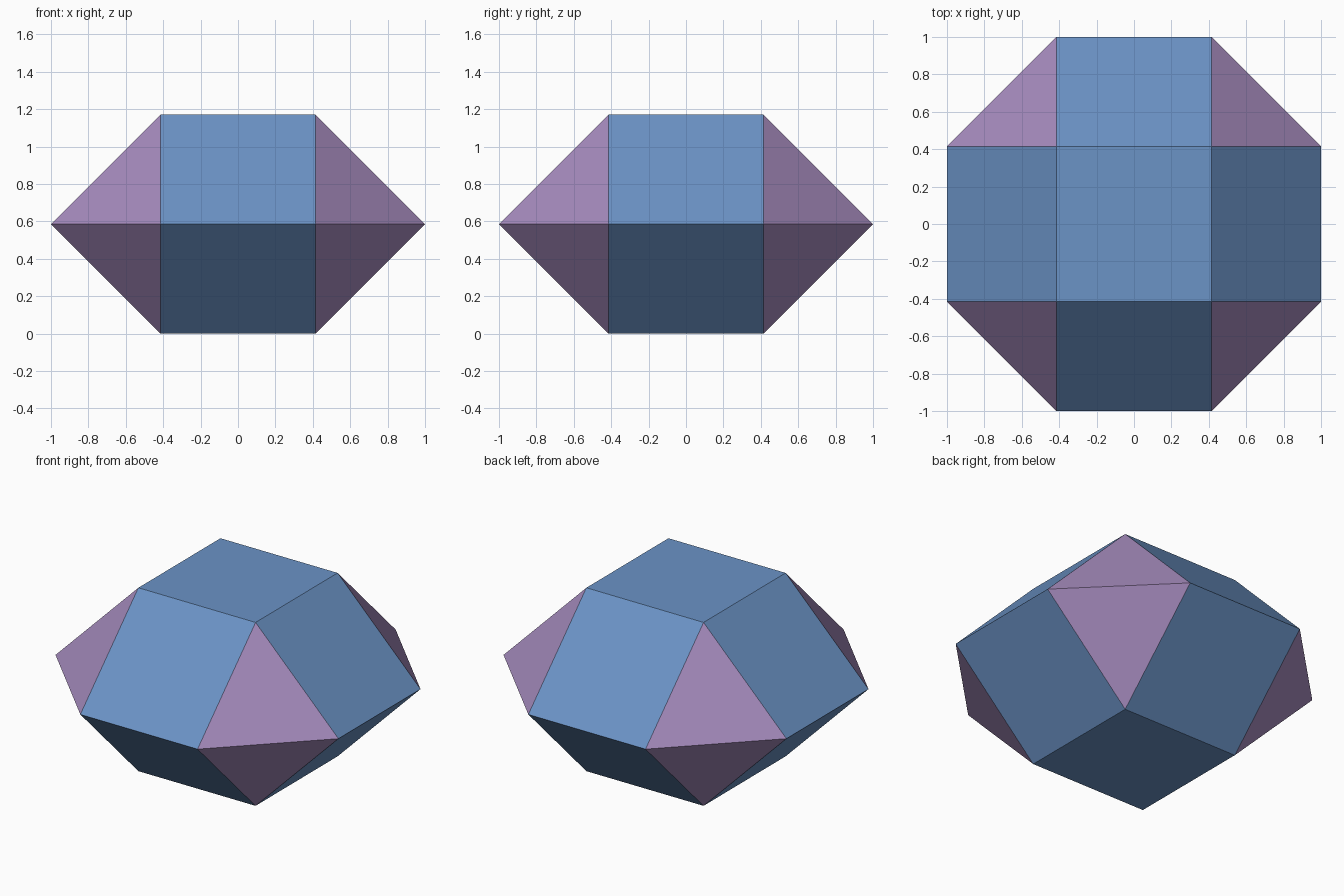
import bpy, bmesh, math

if "Cube" in bpy.data.objects:
    bpy.data.objects.remove(bpy.data.objects["Cube"])

S = math.sqrt(2) - 1          # half edge length
H = S * math.sqrt(2)          # height of each cupola


def material(name, rgb):
    m = bpy.data.materials.new(name)
    m.diffuse_color = (*rgb, 1)
    m.use_nodes = True
    m.node_tree.nodes["Principled BSDF"].inputs["Base Color"].default_value = m.diffuse_color
    return m


# Octagonal waist with an equal, aligned square at the top and the bottom
signs = [(sx, sy) for sx in (-1, 1) for sy in (-1, 1)]
bm = bmesh.new()
for sx, sy in signs:
    for x, y, z in ((1, S, H), (S, 1, H), (S, S, 0), (S, S, 2 * H)):
        bm.verts.new((sx * x, sy * y, z))

# Wrap the corners in flat faces and merge coplanar triangles into squares
bmesh.ops.convex_hull(bm, input=bm.verts[:])
bmesh.ops.dissolve_limit(bm, angle_limit=math.radians(1),
                         verts=bm.verts[:], edges=bm.edges[:])
bmesh.ops.recalc_face_normals(bm, faces=bm.faces[:])

# Squares are blue, triangles are purple
for f in bm.faces:
    f.material_index = 1 if len(f.verts) == 3 else 0
    f.smooth = False

mesh = bpy.data.meshes.new("bicupola")
bm.to_mesh(mesh)
bm.free()
mesh.materials.append(material("blue", (0.147, 0.292, 0.565)))
mesh.materials.append(material("purple", (0.376, 0.258, 0.509)))
bpy.context.collection.objects.link(bpy.data.objects.new("bicupola", mesh))
